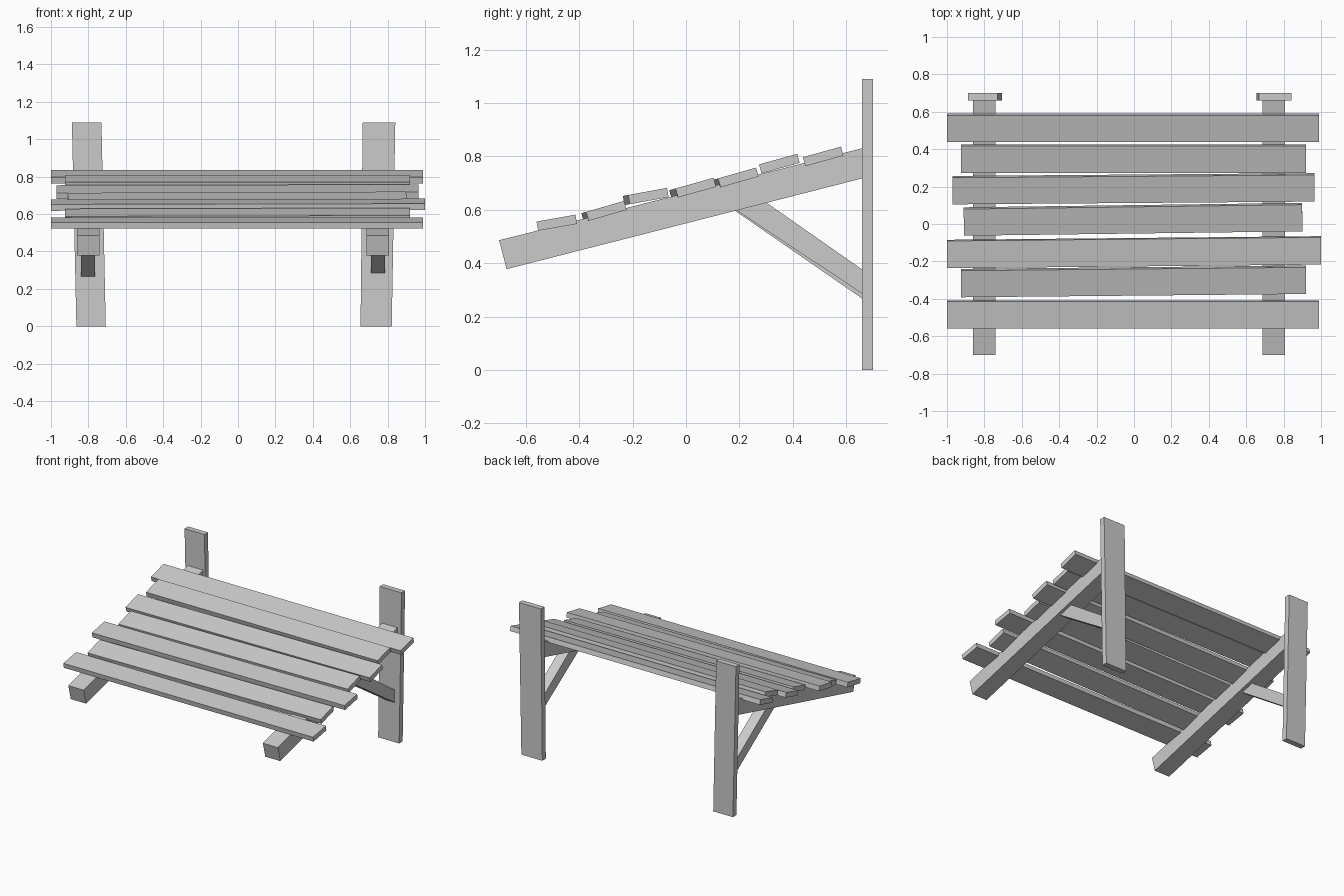
import bpy, bmesh
from math import radians
from mathutils import Matrix, Vector

if "Cube" in bpy.data.objects:
    bpy.data.objects.remove(bpy.data.objects["Cube"])


def prism(name, pts, lo, hi, axis):
    """Extrude a closed profile between lo and hi along axis 'x' (y,z profile) or 'y' (x,z profile)."""
    bm = bmesh.new()
    put = (lambda a, b, t: (t, a, b)) if axis == 'x' else (lambda a, b, t: (a, t, b))
    face = bm.faces.new([bm.verts.new(put(a, b, lo)) for a, b in pts])
    res = bmesh.ops.extrude_face_region(bm, geom=[face])
    step = Vector(put(0, 0, hi - lo))
    bmesh.ops.translate(bm, vec=step, verts=[v for v in res['geom'] if isinstance(v, bmesh.types.BMVert)])
    bmesh.ops.recalc_face_normals(bm, faces=bm.faces)
    return finish(name, bm)


def board(name, size, matrix):
    """Box whose top face is centred on the origin of matrix."""
    bm = bmesh.new()
    bmesh.ops.create_cube(bm, size=1.0)
    bmesh.ops.translate(bm, vec=(0, 0, -0.5), verts=bm.verts)
    bmesh.ops.scale(bm, vec=size, verts=bm.verts)
    bm.transform(matrix)
    return finish(name, bm)


def finish(name, bm):
    mesh = bpy.data.meshes.new(name)
    bm.to_mesh(mesh)
    bm.free()
    ob = bpy.data.objects.new(name, mesh)
    bpy.context.collection.objects.link(ob)
    return ob


# Slightly crooked upright posts at the back
prism("post_left", [(-0.864, 0), (-0.707, 0), (-0.73, 1.09), (-0.888, 1.09)], 0.66, 0.70, 'y')
prism("post_right", [(0.655, 0), (0.822, 0), (0.841, 1.09), (0.667, 1.09)], 0.66, 0.70, 'y')

# Sloping rails that carry the slats
rail = [(-0.70, 0.486), (-0.672, 0.378), (0.665, 0.719), (0.665, 0.832)]
prism("rail_left", rail, -0.862, -0.74, 'x')
prism("rail_right", rail, 0.688, 0.808, 'x')

# Diagonal braces from posts up to the rails
for side, x0, x1, drop in (("left", -0.84, -0.765, 0.018), ("right", 0.712, 0.786, 0.0)):
    profile = [(0.165, 0.615 - drop * 0.3), (0.665, 0.282 - drop), (0.665, 0.373 - drop), (0.28, 0.642 - drop)]
    prism("brace_" + side, profile, x0, x1, 'x')

# Uneven slats: left x, right x, y and z of the top at the right end, tilt (deg), yaw
slats = [
    (-1.00, 0.99, -0.487, 0.569, 10.0, 0.0),
    (-0.925, 0.92, -0.303, 0.613, 16.0, 0.010),
    (-1.00, 1.00, -0.144, 0.669, 10.3, 0.010),
    (-0.91, 0.90, 0.032, 0.700, 15.7, 0.0135),
    (-0.97, 0.965, 0.191, 0.738, 16.0, 0.008),
    (-0.925, 0.92, 0.345, 0.790, 15.5, 0.0),
    (-1.00, 0.99, 0.509, 0.817, 15.5, 0.0),
]
for i, (x0, x1, y, z, tilt, yaw) in enumerate(slats, 1):
    shift = yaw * (x1 - x0) / 2
    tilt_m = Matrix.Rotation(radians(tilt), 4, 'X')
    centre = Vector(((x0 + x1) / 2, y, z)) - tilt_m @ Vector((0, shift, 0))
    board(f"slat_{i}", (x1 - x0, 0.148, 0.035),
          Matrix.Translation(centre) @ tilt_m @ Matrix.Rotation(yaw, 4, 'Z'))
